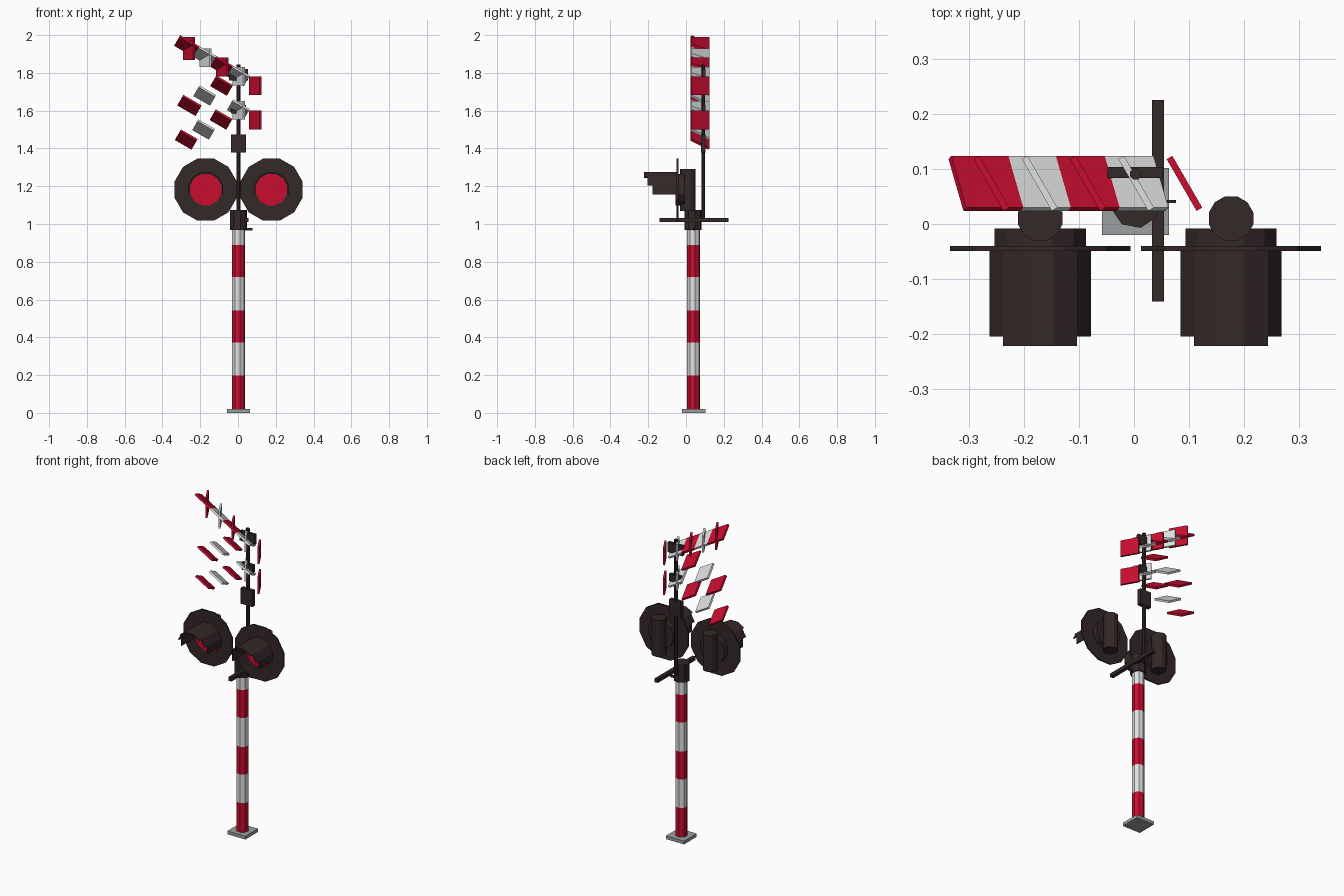
import bpy, bmesh, math
from mathutils import Matrix, Vector

if "Cube" in bpy.data.objects:
    bpy.data.objects.remove(bpy.data.objects["Cube"], do_unlink=True)


def material(name, rgb):
    m = bpy.data.materials.new(name)
    m.use_nodes = True
    m.diffuse_color = (*rgb, 1)
    bsdf = next(n for n in m.node_tree.nodes if n.type == 'BSDF_PRINCIPLED')
    bsdf.inputs["Base Color"].default_value = (*rgb, 1)
    return m


RED = material("signal red", (0.58, 0.004, 0.03))
WHITE = material("panel white", (0.74, 0.75, 0.75))
DARK = material("dark metal", (0.034, 0.021, 0.021))
GREY = material("base grey", (0.33, 0.35, 0.35))
CX = 0.003  # centre line of the post


def finish(name, bm, *mats):
    bmesh.ops.recalc_face_normals(bm, faces=bm.faces)
    me = bpy.data.meshes.new(name)
    bm.to_mesh(me)
    bm.free()
    ob = bpy.data.objects.new(name, me)
    bpy.context.collection.objects.link(ob)
    for m in mats:
        me.materials.append(m)
    return ob


def prism(bm, pts, axis, lo, hi):
    """Extrude a 2D outline along y (points are x, z) or z (points are x, y)."""
    place = (lambda p, t: (p[0], t, p[1])) if axis == 'y' else (lambda p, t: (p[0], p[1], t))
    a = [bm.verts.new(place(p, lo)) for p in pts]
    b = [bm.verts.new(place(p, hi)) for p in pts]
    n = len(pts)
    bm.faces.new(a)
    bm.faces.new(b)
    for i in range(n):
        j = (i + 1) % n
        bm.faces.new((a[i], a[j], b[j], b[i]))


def ngon(cx, cy, r, n, turn):
    return [(cx + r * math.cos(math.radians(turn + 360 * i / n)),
             cy + r * math.sin(math.radians(turn + 360 * i / n))) for i in range(n)]


def solid(name, pts, axis, lo, hi, mat):
    bm = bmesh.new()
    prism(bm, pts, axis, lo, hi)
    return finish(name, bm, mat)


def box(name, x0, x1, y0, y1, z0, z1, mat):
    return solid(name, [(x0, y0), (x1, y0), (x1, y1), (x0, y1)], 'z', z0, z1, mat)


# Base plate and banded post
box("base_plate", -0.058, 0.064, -0.02, 0.102, 0, 0.02, GREY)
bands = [0.198, 0.373, 0.542, 0.72, 0.89]
bm = bmesh.new()
prism(bm, ngon(CX, 0.04, 0.035, 8, 12), 'z', 0.02, 0.975)
for z in bands:
    bmesh.ops.bisect_plane(bm, geom=bm.verts[:] + bm.edges[:] + bm.faces[:],
                           plane_co=(0, 0, z), plane_no=(0, 0, 1))
for f in bm.faces:
    f.material_index = sum(f.calc_center_median().z > z for z in bands) % 2
finish("post", bm, RED, WHITE)

# Collar, cross bar, side bolt, upper pole and its brackets
solid("collar", ngon(CX, 0.038, 0.046, 8, 12), 'z', 0.968, 1.075, DARK)
box("cross_bar", 0.033, 0.055, -0.141, 0.226, 1.01, 1.032, DARK)
box("side_bolt", 0.03, 0.077, 0.038, 0.044, 0.966, 0.98, DARK)
solid("upper_pole", ngon(CX, 0.091, 0.011, 8, 22.5), 'z', 1.02, 1.845, DARK)
box("pole_box", -0.037, 0.042, 0.079, 0.104, 1.378, 1.475, DARK)
box("upper_bracket", -0.048, 0.053, 0.084, 0.104, 1.76, 1.82, DARK)
box("lower_bracket", -0.036, 0.042, 0.084, 0.104, 1.585, 1.63, DARK)

# Twin signal lights
LZ = 1.182
for side, sx in (("right", -1), ("left", 1)):
    x = CX + sx * 0.174
    solid(side + "_light_backing", ngon(x, LZ, 0.170, 12, 15), 'y', -0.049, -0.040, DARK)
    solid(side + "_light_lens", ngon(x, LZ, 0.086, 12, 15), 'y', -0.056, -0.047, RED)
    solid(side + "_light_housing", ngon(x, LZ, 0.086, 12, 15), 'y', -0.042, -0.008, DARK)
    solid(side + "_light_canister", ngon(x, 0.010, 0.042, 12, 15), 'z', 1.068, 1.29, DARK)
    # Hood made of seven panels, longest at the top
    outer, inner = ngon(x, LZ, 0.0955, 12, -15), ngon(x, LZ, 0.0885, 12, -15)
    bm = bmesh.new()
    for i, front in enumerate((-0.177, -0.205, -0.222, -0.222, -0.222, -0.205, -0.177)):
        prism(bm, [outer[i], outer[i + 1], inner[i + 1], inner[i]], 'y', front, -0.047)
    finish(side + "_light_hood", bm, DARK)


# Sign panels: tilted plates, running either down a 30 degree slope or straight down
def panel(name, x, z, slope, mat, length=0.102):
    a = math.radians(slope)
    run = Vector((math.cos(a), 0, -math.sin(a)))
    up = Vector((math.sin(a), 0, math.cos(a)))
    across = up * 0.5 + Vector((0, -math.cos(math.radians(30)), 0))
    normal = run.cross(across)
    rot = Matrix((run, across, normal)).transposed().to_4x4()
    bm = bmesh.new()
    bmesh.ops.create_cube(bm, size=1)
    bmesh.ops.scale(bm, vec=(length, 0.109, 0.012), verts=bm.verts)
    bmesh.ops.transform(bm, matrix=Matrix.Translation((x, 0.074, z)) @ rot, verts=bm.verts)
    finish(name, bm, mat)


for i in range(4):
    mat = RED if i % 2 else WHITE
    end = i == 3
    x = 0.002 - 0.089 * i
    # Falling board at the top with upright plates crossing it
    panel(f"top_board_{i}", x - 0.005 * end, 1.784 + 0.0515 * i + 0.003 * end, 30, mat,
          0.12 if end else 0.103)
    panel(f"top_upright_{i}", 0.004 - 0.088 * i, 1.782 + 0.049 * i, 90, mat,
          0.12 if end else 0.1)
    # Two stepped rows below
    if i:
        panel(f"middle_step_{i}", x + 0.008 * end, 1.785 - 0.0525 * i, 30, mat,
              0.112 if end else 0.102)
    panel(f"lower_step_{i}", x - 0.006 * i / 2, 1.606 - 0.053 * i, 30, mat)

# Upright plates on the other side of the pole
panel("lower_upright", 0.004, 1.602, 90, WHITE, 0.1)
panel("upper_end_plate", 0.092, 1.732, 90, RED, 0.1)
panel("lower_end_plate", 0.092, 1.55, 90, RED, 0.1)
